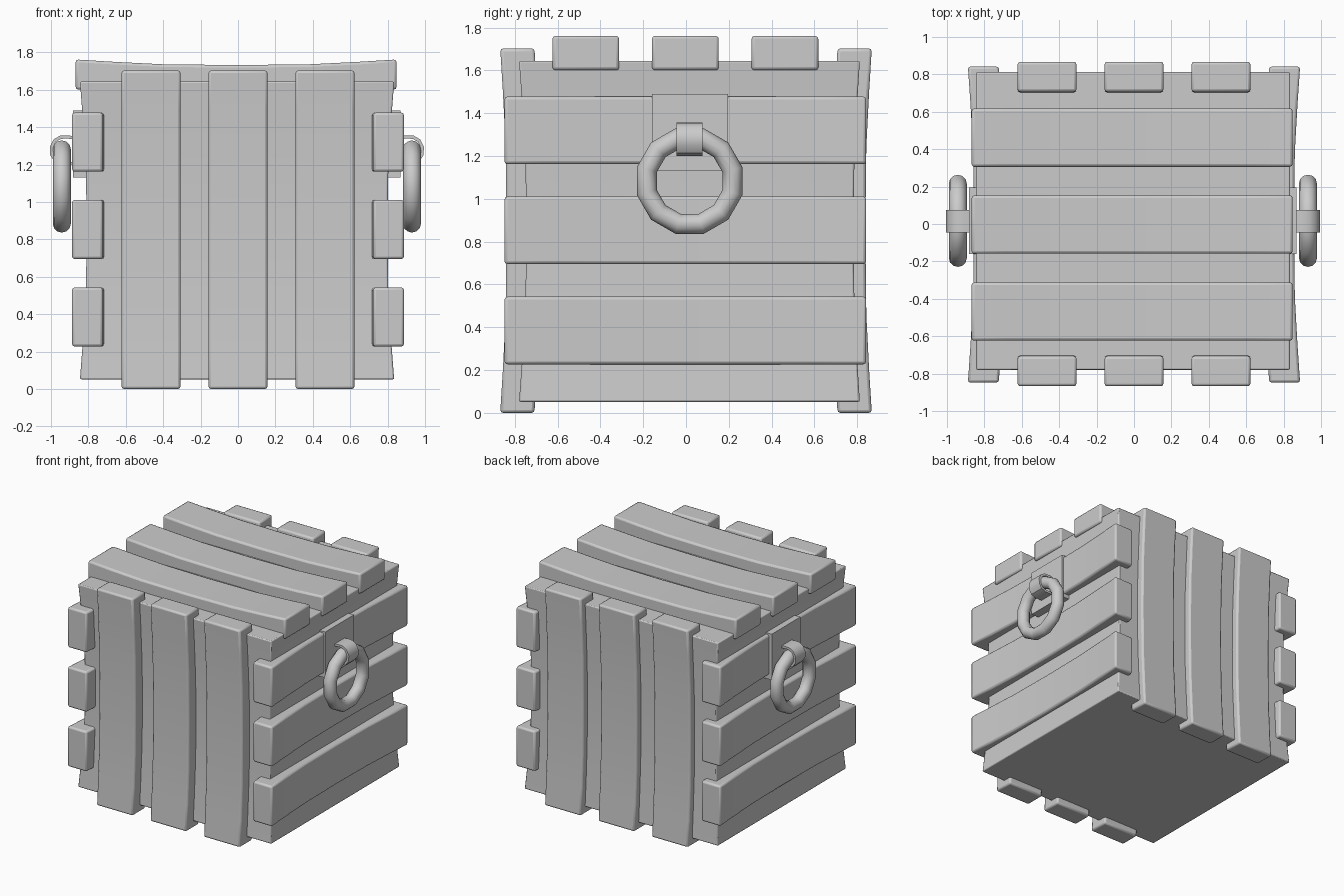
import bpy, bmesh, math
from mathutils import Vector, Matrix

if "Cube" in bpy.data.objects:
    bpy.data.objects.remove(bpy.data.objects["Cube"])


def finish(bm, name, bevel=0.0, smooth=True):
    bmesh.ops.recalc_face_normals(bm, faces=bm.faces)
    me = bpy.data.meshes.new(name)
    bm.to_mesh(me)
    bm.free()
    ob = bpy.data.objects.new(name, me)
    bpy.context.collection.objects.link(ob)
    bpy.ops.object.select_all(action='DESELECT')
    bpy.context.view_layer.objects.active = ob
    ob.select_set(True)
    if smooth:
        bpy.ops.object.shade_smooth_by_angle(angle=math.radians(35))
    if bevel:
        m = ob.modifiers.new("soft_edges", 'BEVEL')
        m.width = bevel
        m.segments = 2
        m.limit_method = 'ANGLE'
        m.angle_limit = math.radians(40)
    return ob


def loft(name, rings, bevel=0.0):
    """Closed solid through a row of four-cornered rings."""
    bm = bmesh.new()
    vs = [[bm.verts.new(p) for p in r] for r in rings]
    for a, b in zip(vs, vs[1:]):
        for i in range(4):
            j = (i + 1) % 4
            bm.faces.new((a[i], a[j], b[j], b[i]))
    bm.faces.new(vs[0])
    bm.faces.new(vs[-1])
    return finish(bm, name, bevel)


def plank(name, start, end, across, out, width, thick, sag=0.03):
    """Plank bowed inwards; start and end lie on its outer face."""
    start, end, across, out = map(Vector, (start, end, across, out))
    rings = []
    for t, f in ((0, 0), (0.12, 0.42), (0.27, 0.85), (0.5, 1),
                 (0.73, 0.85), (0.88, 0.42), (1, 0)):
        c = start.lerp(end, t) - out * sag * f
        w = across * width / 2
        d = out * thick
        rings.append((c - w, c + w, c + w - d, c - w - d))
    loft(name, rings, 0.014)


# Core box with bowed walls
rings = []
for t, f in ((0, 0), (0.12, 0.4), (0.3, 0.85), (0.5, 1), (0.7, 0.85), (0.88, 0.4), (1, 0)):
    z = 0.052 + t * 1.592
    x, y0, y1 = 0.84 - 0.037 * f, -0.78 + 0.035 * f, 0.812 - 0.03 * f
    rings.append([(-x - 0.005, y0, z), (x - 0.005, y0, z), (x - 0.005, y1, z), (-x - 0.005, y1, z)])
loft("box_core", rings, 0.008)

# Planks on front, back and top
for i, c in enumerate((-0.465, 0.0, 0.465)):
    for side, s in (("front", -1), ("back", 1)):
        plank(f"{side}_plank_{i}", (c, s * 0.868, 0), (c, s * 0.868, 1.703),
              (1, 0, 0), (0, s, 0), 0.315, 0.16)
    plank(f"top_plank_{i}", (-0.868, c - 0.003, 1.762), (0.848, c - 0.003, 1.762),
          (0, 1, 0), (0, 0, 1), 0.312, 0.16)

# Planks on both sides
for i, z in enumerate((0.385, 0.853, 1.32)):
    for side, s in (("left", -1), ("right", 1)):
        plank(f"{side}_plank_{i}", (s * 0.888, -0.848, z), (s * 0.888, 0.842, z),
              (0, 0, 1), (s, 0, 0), 0.316, 0.165, 0.033)

# Handles: backing plate, strap and ring
for side, s in (("left", -1), ("right", 1)):
    ox = -0.006

    def px(x):
        return s * x + ox

    loft(f"{side}_handle_plate",
         [[(px(x), -0.16, 1.13), (px(x), 0.196, 1.13), (px(x), 0.196, 1.49), (px(x), -0.16, 1.49)]
          for x in (0.80, 0.876)])

    path = [(0.865, 1.35), (0.905, 1.357), (0.945, 1.355), (0.98, 1.335), (1.0, 1.295),
            (0.998, 1.25), (0.975, 1.215), (0.935, 1.2), (0.865, 1.2)]
    cx, cz, y0, y1 = 0.925, 1.278, -0.045, 0.076
    rings = []
    for x, z in path:
        d = Vector((cx - x, cz - z)).normalized() * 0.018
        xi, zi = x + d.x, z + d.y
        rings.append([(px(x), y0, z), (px(x), y1, z), (px(xi), y1, zi), (px(xi), y0, zi)])
    loft(f"{side}_handle_strap", rings)

    bm = bmesh.new()
    n, m = 12, 12
    R, r = 0.207, 0.048
    grid = []
    for i in range(n):
        a = 2 * math.pi * (i + 0.5) / n
        grid.append([])
        for j in range(m):
            b = 2 * math.pi * j / m
            k = R + r * math.cos(b)
            grid[i].append(bm.verts.new((px(0.936 + r * math.sin(b)),
                                         0.017 + k * math.cos(a), 1.083 + k * math.sin(a))))
    for i in range(n):
        for j in range(m):
            i2, j2 = (i + 1) % n, (j + 1) % m
            bm.faces.new((grid[i][j], grid[i2][j], grid[i2][j2], grid[i][j2]))
    finish(bm, f"{side}_handle_ring")
